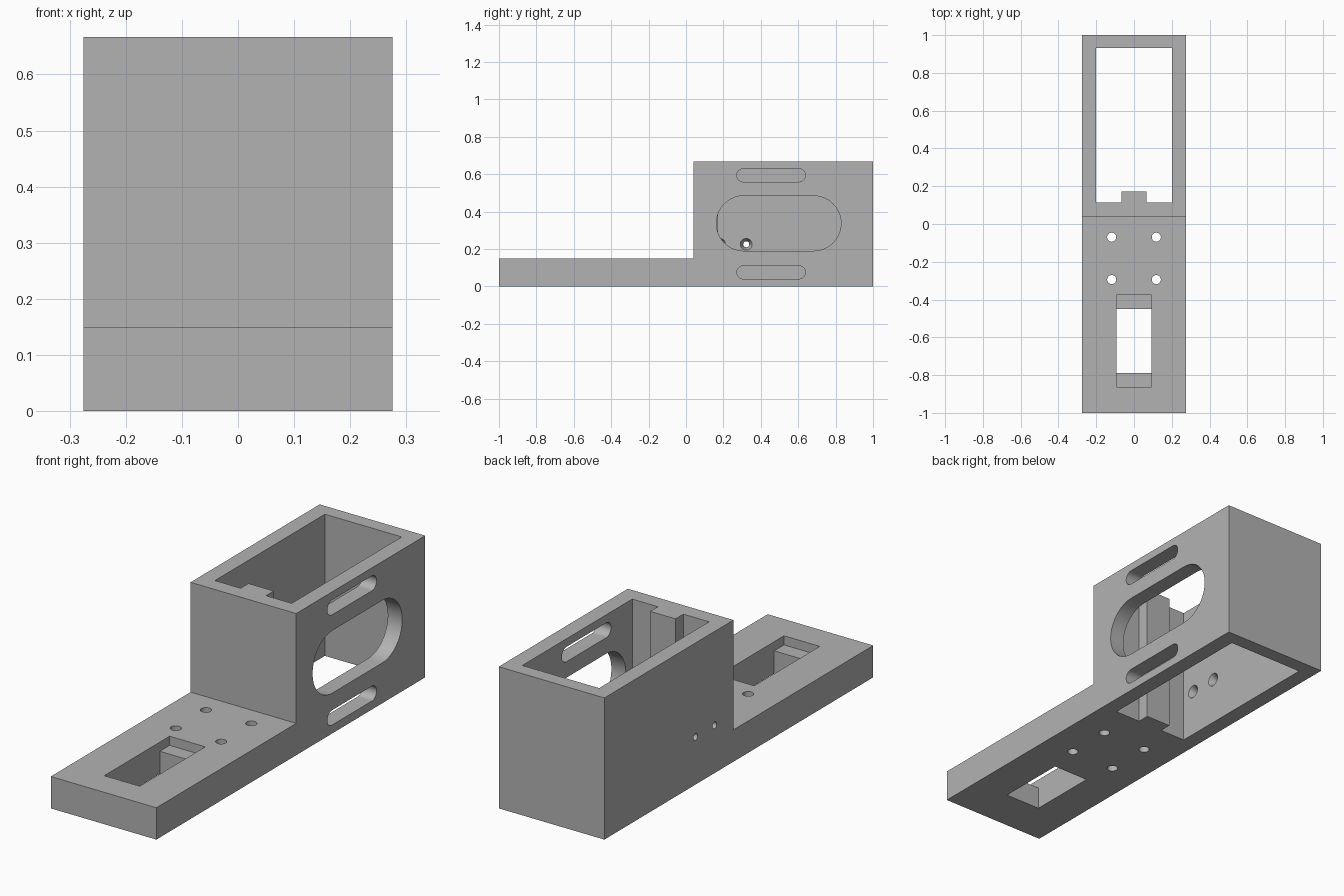
import bpy
import bmesh
import math
from mathutils import Matrix, Vector

cube = bpy.data.objects.get("Cube")
if cube:
    bpy.data.objects.remove(cube, do_unlink=True)

grey = bpy.data.materials.new("plain grey")
grey.use_nodes = True
colour = (0.45, 0.45, 0.45, 1)
grey.diffuse_color = colour
grey.node_tree.nodes["Principled BSDF"].inputs["Base Color"].default_value = colour


def add_object(name, bm):
    bmesh.ops.recalc_face_normals(bm, faces=bm.faces)
    mesh = bpy.data.meshes.new(name)
    bm.to_mesh(mesh)
    bm.free()
    mesh.materials.append(grey)
    obj = bpy.data.objects.new(name, mesh)
    bpy.context.collection.objects.link(obj)
    return obj


def prism(name, outline, axis, low, high):
    """Extrude a 2D outline: (y, z) along x, or (x, y) along z."""
    bm = bmesh.new()
    place = (lambda a, b: (low, a, b)) if axis == "x" else (lambda a, b: (a, b, low))
    face = bm.faces.new([bm.verts.new(place(a, b)) for a, b in outline])
    moved = bmesh.ops.extrude_face_region(bm, geom=[face])["geom"]
    step = Vector((high - low, 0, 0)) if axis == "x" else Vector((0, 0, high - low))
    bmesh.ops.translate(bm, vec=step, verts=[v for v in moved if isinstance(v, bmesh.types.BMVert)])
    return add_object(name, bm)


def rectangle(x, y0, y1):
    return [(-x, y0), (x, y0), (x, y1), (-x, y1)]


def slot(y0, y1, z, radius, steps=20):
    """Rounded slot outline with a half circle at each end."""
    points = []
    for centre, start in ((y1 - radius, -math.pi / 2), (y0 + radius, math.pi / 2)):
        for i in range(steps + 1):
            t = start + math.pi * i / steps
            points.append((centre + radius * math.cos(t), z + radius * math.sin(t)))
    return points


def cone(name, location, r1, r2, depth, turn=None):
    bm = bmesh.new()
    bmesh.ops.create_cone(bm, cap_ends=True, segments=32, radius1=r1, radius2=r2, depth=depth,
                          matrix=Matrix.Translation(location) @ (turn or Matrix()))
    return add_object(name, bm)


# Mounting base and tall housing share one stepped side profile
W, H, BASE, STEP = 0.275, 0.667, 0.15, 0.04
body = prism("mount_body", [(-1, 0), (1, 0), (1, H), (STEP, H), (STEP, BASE), (-1, BASE)], "x", -W, W)

# Open cavity, notched to leave an upright rib on its front wall
cutters = [prism("cavity_cutter",
                 [(-0.2, 0.114), (-0.066, 0.114), (-0.066, 0.172), (0.066, 0.172),
                  (0.066, 0.114), (0.2, 0.114), (0.2, 0.932), (-0.2, 0.932)], "z", -0.1, 0.8)]

# Oval window and two slots in one side wall
for y0, y1, z, r in ((0.162, 0.829, 0.337, 0.147), (0.272, 0.638, 0.594, 0.035), (0.272, 0.638, 0.075, 0.035)):
    cutters.append(prism("wall_slot_cutter", slot(y0, y1, z, r), "x", 0.19, 0.3))

# Stepped pocket through the base
cutters.append(prism("pocket_cutter", rectangle(0.093, -0.862, -0.376), "z", 0.107, 0.2))
cutters.append(prism("opening_cutter", rectangle(0.093, -0.789, -0.449), "z", -0.1, 0.13))

# Four bolt holes in the base
for x in (-0.118, 0.118):
    for y in (-0.07, -0.294):
        cutters.append(cone("bolt_hole_cutter", (x, y, 0.07), 0.024, 0.024, 0.3))

# Two screw holes in the other wall, countersunk from inside
turn = Matrix.Rotation(math.pi / 2, 4, "Y")
for y in (0.18, 0.322):
    cutters.append(cone("screw_hole_cutter", (-0.25, y, 0.225), 0.016, 0.016, 0.14, turn))
    cutters.append(cone("countersink_cutter", (-0.215, y, 0.225), 0.014, 0.034, 0.04, turn))

bpy.context.view_layer.objects.active = body
for cutter in cutters:
    cutter.hide_render = True
    cut = body.modifiers.new("cut", "BOOLEAN")
    cut.operation, cut.solver, cut.object = "DIFFERENCE", "EXACT", cutter
    bpy.ops.object.modifier_apply(modifier=cut.name)
    bpy.data.objects.remove(cutter, do_unlink=True)

# Smooth the curved walls, keep the edges crisp
bpy.ops.object.select_all(action="DESELECT")
body.select_set(True)
bpy.ops.object.shade_smooth_by_angle(angle=math.radians(30))
